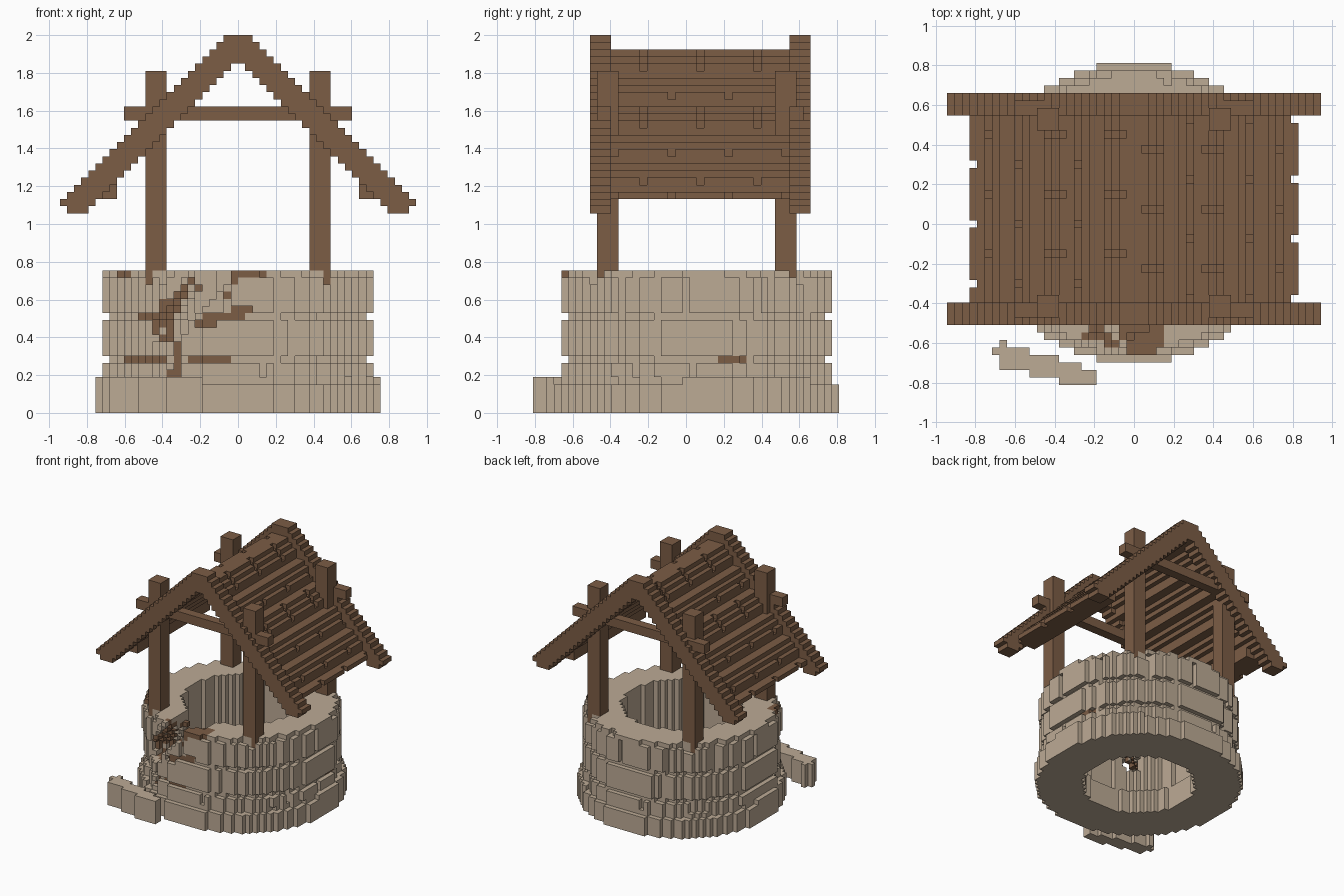
import bpy, bmesh, math, random

random.seed(4)
V = 2 / 53                      # edge of one block
YC = 23                         # grid row through the well axis

old = bpy.data.objects.get("Cube")
if old:
    bpy.data.objects.remove(old, do_unlink=True)


def material(name, rgb):
    m = bpy.data.materials.new(name)
    m.use_nodes = True
    m.diffuse_color = (*rgb, 1)
    b = m.node_tree.nodes["Principled BSDF"]
    b.inputs["Base Color"].default_value = (*rgb, 1)
    b.inputs["Roughness"].default_value = 0.9
    return m


STONE, WOOD = 0, 1
MATS = [material("grey_beige_stone", (0.505, 0.405, 0.300)),
        material("brown_wood", (0.200, 0.109, 0.060))]

# Each block face: outward direction and its four corners
SIDES = [((1, 0, 0), ((1, 0, 0), (1, 1, 0), (1, 1, 1), (1, 0, 1))),
         ((-1, 0, 0), ((0, 0, 0), (0, 0, 1), (0, 1, 1), (0, 1, 0))),
         ((0, 1, 0), ((0, 1, 0), (0, 1, 1), (1, 1, 1), (1, 1, 0))),
         ((0, -1, 0), ((0, 0, 0), (1, 0, 0), (1, 0, 1), (0, 0, 1))),
         ((0, 0, 1), ((0, 0, 1), (1, 0, 1), (1, 1, 1), (0, 1, 1))),
         ((0, 0, -1), ((0, 0, 0), (0, 1, 0), (1, 1, 0), (1, 0, 0)))]


def build(name, blocks):
    """Outer skin of a set of blocks {(i, j, k): material}."""
    bm = bmesh.new()
    verts = {}
    for (i, j, k), mat in blocks.items():
        for (dx, dy, dz), corners in SIDES:
            if (i + dx, j + dy, k + dz) in blocks:
                continue
            quad = []
            for a, b, c in corners:
                p = (i + a, j + b, k + c)
                if p not in verts:
                    verts[p] = bm.verts.new((p[0] * V, (p[1] - 21.5) * V, p[2] * V))
                quad.append(verts[p])
            bm.faces.new(quad).material_index = mat
    me = bpy.data.meshes.new(name)
    bm.to_mesh(me)
    bm.free()
    for m in MATS:
        me.materials.append(m)
    ob = bpy.data.objects.new(name, me)
    bpy.context.collection.objects.link(ob)


def box(x0, x1, y0, y1, z0, z1, mat=WOOD):
    return {(i, j, k): mat for i in range(x0, x1) for j in range(y0, y1) for k in range(z0, z1)}


def path_distance(x, z, path):
    best = 9
    for (ax, az), (bx, bz) in zip(path, path[1:]):
        ux, uz = bx - ax, bz - az
        t = max(0, min(1, ((x - ax) * ux + (z - az) * uz) / (ux * ux + uz * uz)))
        best = min(best, math.hypot(x - ax - t * ux, z - az - t * uz))
    return best


# Stone courses: first layer, end layer, radius, number of stones (0 = mortar)
COURSES = [(0, 5, 20.2, 12), (5, 7, 19.3, 14), (7, 8, 18.4, 0), (8, 13, 19.3, 12),
           (13, 14, 18.4, 0), (14, 19, 19.3, 12), (19, 20, 18.8, 10)]
# Hole through the wall, and shallow earth-brown cracks (x, z)
HOLE = [(-0.1, 0.74), (-0.2, 0.64), (-0.3, 0.54), (-0.37, 0.44)]
CRACKS = [[(-0.31, 0.44), (-0.33, 0.2)], [(-0.2, 0.48), (0.05, 0.54)],
          [(-0.5, 0.51), (-0.33, 0.49)], [(-0.56, 0.285), (-0.4, 0.285)],
          [(-0.22, 0.285), (-0.08, 0.285)], [(-0.68, 0.74), (-0.6, 0.74)],
          [(0.0, 0.74), (0.14, 0.74)], [(-0.31, 0.62), (-0.22, 0.70)]]

wall = {}
for z0, z1, radius, count in COURSES:
    shift = random.random()
    depth = [random.uniform(-0.25, 0.1) for _ in range(max(count, 1))]
    tall = [random.random() < 0.4 for _ in range(max(count, 1))]
    for i in range(-21, 21):
        for j in range(YC - 21, YC + 21):
            x, y = i + 0.5, j + 0.5 - YC
            r = math.hypot(x, y)
            if r < 11 or r > 20.5:
                continue
            turn = (math.atan2(y, x) / (2 * math.pi) * max(count, 1) + shift) % max(count, 1)
            stone = int(turn) % max(count, 1)
            for k in range(z0, z1):
                edge = radius
                if k == 4 and not tall[stone]:
                    edge = 19.3
                elif k > 4 and count:
                    edge += depth[stone]
                    # recessed vertical joint between stones
                    if abs(turn - round(turn)) * 2 * math.pi * radius / count < 0.45:
                        edge -= 0.8
                # seats for the posts
                if k >= 18 and 9 <= abs(x) <= 13.2 and 10 <= abs(y) <= 14.5:
                    edge = min(edge, 17.9)
                if r > edge or r < (11.9 if k > 4 else 11.3):
                    continue
                mat = STONE
                px, pz = x * V, (k + 0.5) * V
                if y < -8:
                    # ragged hole running outward from the well axis
                    d = path_distance(px * 18 / r, pz, HOLE)
                    if d < 0.08:
                        continue
                    # broken inner ledge at the rim
                    ledge = r < 16.5 and -0.23 < px < 0.08
                    if k >= 18 and ledge:
                        continue
                    if k == 17 and ledge or (k >= 18 and -0.15 < px < 0):
                        mat = WOOD
                    if d < 0.12 and 13 < r < 18 and random.random() < 0.6:
                        mat = WOOD
                    if r > 15 and min(path_distance(px, pz, c) for c in CRACKS) < 0.03:
                        mat = WOOD
                        if r > 18.3 and k < 18:
                            continue
                # weathered joint on one side
                if x > 12 and k == 7 and 3 < y < 7:
                    mat = WOOD
                wall[(i, j, k)] = mat
build("well_wall", wall)

# Fallen stone in front of the well
fallen = {}
for b in [(-18, -14, 2, 4), (-14, -10, 1, 4), (-10, -5, 0, 2), (-19, -17, 4, 5),
          (-17, -14, 4, 5), (-10, -7, 2, 3), (-18, -17, 5, 6)]:
    fallen.update(box(*b, 0, 5, STONE))
build("fallen_stone", fallen)

# Posts and crossbeams
for end, post_row, beam_row in (("front", 9, 9), ("back", 34, 36)):
    for side, i in (("left", 10), ("right", -13)):
        build(f"{end}_{side}_post", box(i, i + 3, post_row, post_row + 3, 18, 48))
    build(f"{end}_crossbeam", box(-16, 16, beam_row, beam_row + 2, 41, 43))


def mirrored(column):
    """Both grid columns at the same distance from the ridge."""
    return (column, -1 - column)


# Stepped gable frames
for end, j in (("front", 8), ("back", 36)):
    gable = {}
    for c in range(25):
        top = min(53, 54 - c)
        low = 49 - c if c < 22 else (28 if c < 24 else 29)
        for i in mirrored(c):
            gable.update(box(i, i + 1, j, j + 3, low, top))
    build(f"{end}_gable", gable)

# Overlapping roof planks, four columns to a plank, with nicks at staggered joints
planks = {}
for c in range(22):
    row, m = divmod(c, 4)
    top = max(31, 51 - 4 * row - (0, 0, 1, 2)[m])
    low = 30 if c >= 17 else max(30, top - 2)
    for i in mirrored(c):
        # joint position steps by half a plank on every other row
        joint = (7 if row % 2 == 0 else 3) if i >= 0 else (1 if row % 2 == 0 else 5)
        for j in range(11, 36):
            at_joint = j % 8 == joint
            if c == 21 and at_joint:
                continue
            nick = at_joint and (m == 3 or (m > 0 and row in (0, 2)))
            planks.update(box(i, i + 1, j, j + 1, low, top - nick))
build("roof_planks", planks)
